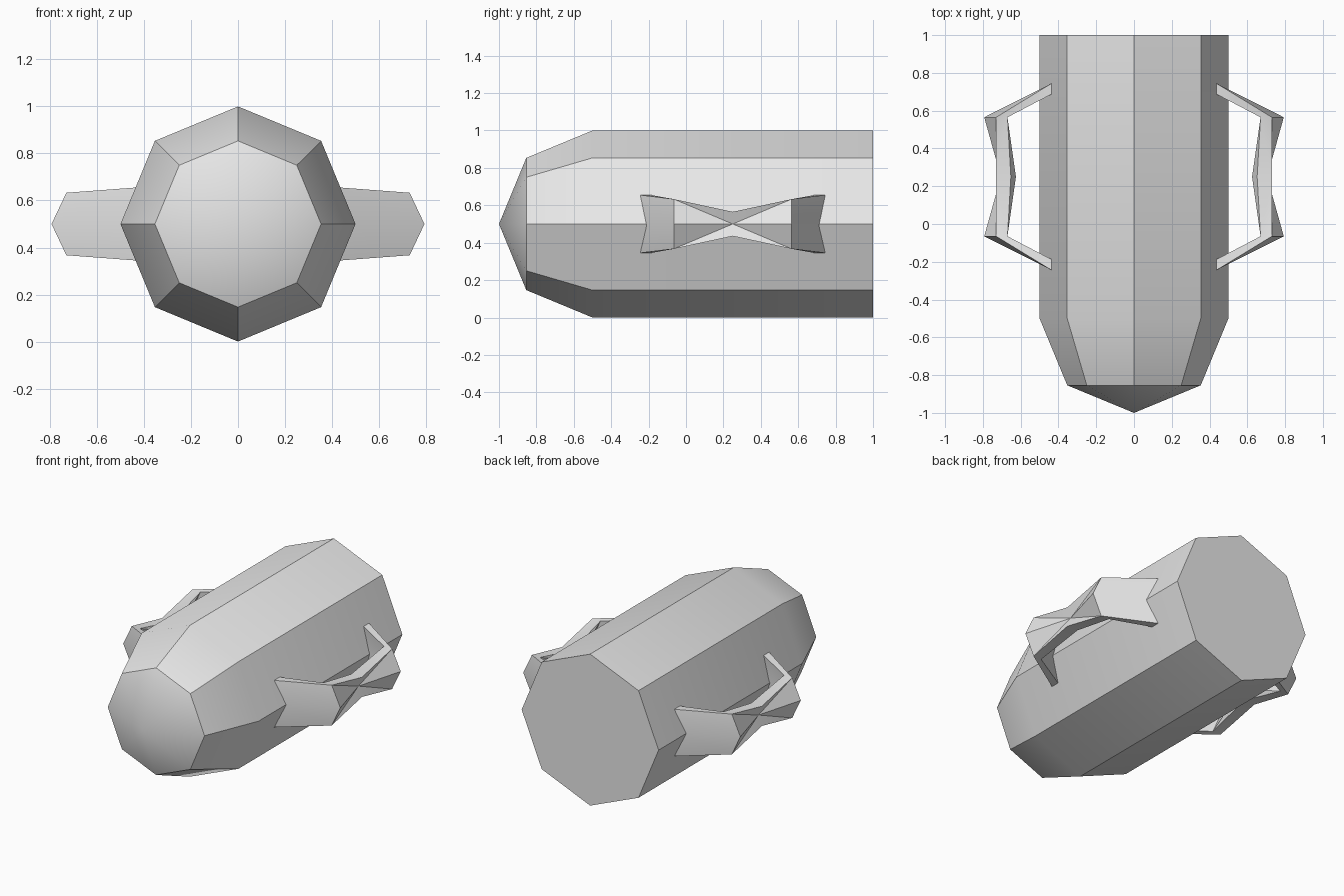
import bpy, bmesh, math

if "Cube" in bpy.data.objects:
    bpy.data.objects.remove(bpy.data.objects["Cube"])

grey = bpy.data.materials.new("light grey")
grey.diffuse_color = (0.8, 0.8, 0.8, 1)
grey.use_nodes = True
grey.node_tree.nodes["Principled BSDF"].inputs["Base Color"].default_value = grey.diffuse_color


def finish(bm, name):
    bmesh.ops.recalc_face_normals(bm, faces=bm.faces)
    mesh = bpy.data.meshes.new(name)
    bm.to_mesh(mesh)
    bm.free()
    mesh.materials.append(grey)
    obj = bpy.data.objects.new(name, mesh)
    bpy.context.collection.objects.link(obj)
    bpy.ops.object.select_all(action='DESELECT')
    obj.select_set(True)
    bpy.context.view_layer.objects.active = obj
    bpy.ops.object.shade_smooth_by_angle(angle=math.radians(30))
    return obj


# Body: eight-sided cylinder with a rounded nose and a flat back
bm = bmesh.new()
rings = []
for y, r in ((1, 0.5), (-0.5, 0.5), (-0.854, 0.3535)):
    rings.append([bm.verts.new((r * math.cos(i * math.pi / 4), y,
                                0.5 + r * math.sin(i * math.pi / 4)))
                  for i in range(8)])
tip = bm.verts.new((0, -1, 0.5))
bm.faces.new(rings[0])
for i in range(8):
    j = (i + 1) % 8
    for a, b in zip(rings, rings[1:]):
        bm.faces.new((a[i], a[j], b[j], b[i]))
    bm.faces.new((rings[-1][i], rings[-1][j], tip))
finish(bm, "body")

# Handle stations: half height, then (x, distance from handle centre) for
# outer edge, outer middle, inner edge, inner middle
END = (0.155, (0.435, 0.495), (0.465, 0.48), (0.435, 0.438), (0.465, 0.425))
CORNER = (0.133, (0.73, 0.315), (0.793, 0.315), (0.67, 0.315), (0.73, 0.315))
PINCH = (0.065, (0.73, 0), (0.705, 0), (0.652, 0), (0.625, 0))


def handle(name, side):
    bm = bmesh.new()

    def station(data, sign):
        h, oe, om, ie, im = data
        pts = ((oe, h), (om, 0), (oe, -h), (ie, -h), (im, 0), (ie, h))
        return [bm.verts.new((side * p[0], 0.25 + sign * p[1], 0.5 + z))
                for p, z in pts]

    pinch = station(PINCH, 1)
    for sign in (-1, 1):
        corner, end = station(CORNER, sign), station(END, sign)
        for i in range(6):
            j = (i + 1) % 6
            # Leg down to the body
            bm.faces.new((end[i], end[j], corner[j], corner[i]))
            # Grip, creased from each corner edge to the pinched middle
            a, b = (j, i) if i in (1, 4) else (i, j)
            bm.faces.new((corner[a], corner[b], pinch[b]))
            bm.faces.new((corner[a], pinch[b], pinch[a]))
        # End cap
        for k in (0, 1):
            bm.faces.new((end[k], end[k + 1], end[4 - k], end[5 - k]))
    finish(bm, name)


handle("right_handle", 1)
handle("left_handle", -1)
